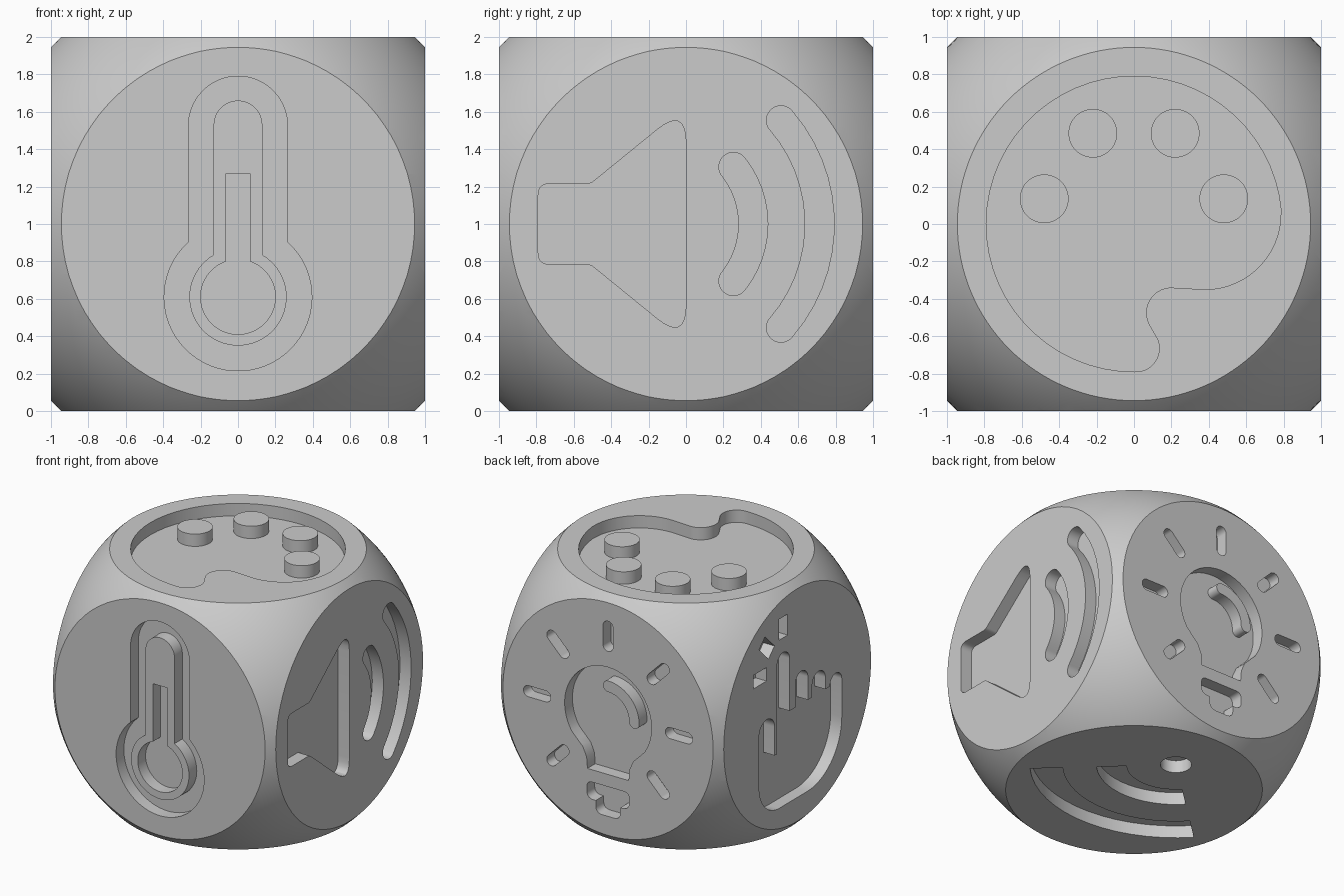
import bpy, bmesh
from math import radians, degrees, cos, sin, sqrt, asin
from mathutils import Vector

old = bpy.data.objects.get("Cube")
if old:
    bpy.data.objects.remove(old, do_unlink=True)

SHADE = (0.6, 0.6, 0.6, 1)
grey = bpy.data.materials.new("plain_grey")
grey.use_nodes = True
grey.diffuse_color = SHADE
grey.node_tree.nodes["Principled BSDF"].inputs["Base Color"].default_value = SHADE

CENTRE = Vector((0, 0, 1))
DEPTH = 0.1
X, Y, Z = Vector((1, 0, 0)), Vector((0, 1, 0)), Vector((0, 0, 1))
# Each side of the block: sideways and upward directions of its drawing
FRONT, RIGHT, BACK, LEFT = (X, Z), (Y, Z), (-X, Z), (-Y, Z)
TOP, BOTTOM = (X, Y), (X, -Y)


# Outline helpers
def arc(cx, cy, r, a0, a1):
    n = max(6, int(abs(a1 - a0) / 6))
    angles = [radians(a0 + (a1 - a0) * i / n) for i in range(n + 1)]
    return [(cx + r * cos(a), cy + r * sin(a)) for a in angles]


def circle(cx, cy, r):
    return arc(cx, cy, r, 0, 360)


def band(cx, cy, r, half, a0, a1, rounded=True):
    """Curved stroke along a circle, with round or straight ends."""
    pts = arc(cx, cy, r + half, a0, a1)
    if rounded:
        e = radians(a1)
        pts += arc(cx + r * cos(e), cy + r * sin(e), half, a1, a1 + 180)
    pts += arc(cx, cy, r - half, a1, a0)
    if rounded:
        s = radians(a0)
        pts += arc(cx + r * cos(s), cy + r * sin(s), half, a0 + 180, a0 + 360)
    return pts


def radial(cx, cy, r, angle, length, half, rounded=True):
    """Straight stroke pointing away from a centre."""
    d = Vector((cos(radians(angle)), sin(radians(angle))))
    side = Vector((-d.y, d.x)) * half
    c = Vector((cx, cy)) + d * r
    if not rounded:
        e = d * length / 2
        return [tuple(p) for p in (c - e - side, c + e - side, c + e + side, c - e + side)]
    e = d * (length / 2 - half)
    return (arc(*(c + e), half, angle - 90, angle + 90)
            + arc(*(c - e), half, angle + 90, angle + 270))


def round_corners(corners):
    """Corners given as (x, y, trim), each softened by a small curve."""
    out = []
    for i, (x, y, t) in enumerate(corners):
        p = Vector((x, y))
        a = Vector(corners[i - 1][:2]) - p
        b = Vector(corners[(i + 1) % len(corners)][:2]) - p
        a, b = p + a.normalized() * t, p + b.normalized() * t
        steps = 8 if t else 0
        for k in range(steps + 1):
            f = k / max(steps, 1)
            out.append(tuple(a * (1 - f) ** 2 + p * 2 * f * (1 - f) + b * f * f))
    return out


def mirrored(half):
    return half + [(-x, y) for x, y in reversed(half)]


def bulb_tube(half, r, top, flat=False):
    """Thermometer outline: ball at the bottom, tube above."""
    a = 90 - degrees(asin(half / r))
    head = [(half, top), (-half, top)] if flat else arc(0, top - half, half, 0, 180)
    return arc(0, -0.39, r, 180 - a, 360 + a) + head


# Solid helpers
def prism(bm, side, outline, low, high):
    u, v = side
    n = u.cross(v)
    pts = []
    for p in outline:
        if not pts or (Vector(p) - Vector(pts[-1])).length > 1e-3:
            pts.append(p)
    if (Vector(pts[0]) - Vector(pts[-1])).length < 1e-3:
        pts.pop()
    rings = [[bm.verts.new(CENTRE + u * x + v * y + n * h) for x, y in pts] for h in (low, high)]
    faces = [bm.faces.new(r) for r in rings]
    for i in range(len(pts)):
        j = (i + 1) % len(pts)
        faces.append(bm.faces.new((rings[0][i], rings[0][j], rings[1][j], rings[1][i])))
    bmesh.ops.recalc_face_normals(bm, faces=faces)


def make_object(name, bm):
    mesh = bpy.data.meshes.new(name)
    bm.to_mesh(mesh)
    bm.free()
    mesh.materials.append(grey)
    ob = bpy.data.objects.new(name, mesh)
    bpy.context.collection.objects.link(ob)
    return ob


def combine(body, name, operation, side, outlines, low, high):
    bm = bmesh.new()
    for outline in outlines:
        prism(bm, side, outline, low, high)
    tool = make_object(name, bm)
    tool.hide_render = True
    mod = body.modifiers.new(name, 'BOOLEAN')
    mod.operation, mod.solver, mod.object = operation, 'EXACT', tool
    bpy.context.view_layer.objects.active = body
    bpy.ops.object.modifier_apply(modifier=mod.name)
    bpy.data.objects.remove(tool, do_unlink=True)


def carve(name, side, outlines):
    combine(block, name, 'DIFFERENCE', side, outlines, 1 - DEPTH, 1.1)


def raise_up(name, side, outlines):
    combine(block, name, 'UNION', side, outlines, 0.85, 1)


# Block: a ball sliced flat on six sides
bm = bmesh.new()
bmesh.ops.create_uvsphere(bm, u_segments=128, v_segments=64, radius=sqrt(1 + 0.945 ** 2))
bmesh.ops.translate(bm, verts=bm.verts, vec=CENTRE)
for n in (X, -X, Y, -Y, Z, -Z):
    cut = bmesh.ops.bisect_plane(bm, geom=bm.verts[:] + bm.edges[:] + bm.faces[:],
                                 plane_co=CENTRE + n, plane_no=n, clear_outer=True)
    rim = [e for e in cut["geom_cut"] if isinstance(e, bmesh.types.BMEdge)]
    bmesh.ops.edgeloop_fill(bm, edges=rim)
bmesh.ops.recalc_face_normals(bm, faces=bm.faces)
block = make_object("rounded_block", bm)

# Thermometer
carve("thermometer_recess", FRONT, [bulb_tube(0.265, 0.395, 0.79)])
raise_up("thermometer_tube", FRONT, [bulb_tube(0.13, 0.26, 0.66)])
carve("thermometer_level", FRONT, [bulb_tube(0.065, 0.2, 0.27, flat=True)])

# Loudspeaker and sound waves
speaker = round_corners([
    (-0.79, -0.215, 0.06), (-0.51, -0.215, 0.02), (0, -0.63, 0.2),
    (0, 0.63, 0.2), (-0.51, 0.215, 0.02), (-0.79, 0.215, 0.06)])
carve("loudspeaker", RIGHT, [speaker, band(-0.13, 0, 0.49, 0.0775, -38.5, 38.5),
                             band(-0.13, 0, 0.845, 0.0775, -41, 41)])

# Paint palette with four dabs
carve("palette", TOP, [arc(0, 0, 0.79, 5, 270)
                       + arc(0.01, -0.665, 0.125, -85, 22)
                       + arc(0.2, -0.475, 0.135, 208, 90)
                       + arc(0.38, 0.055, 0.405, -90, 0)])
raise_up("paint_dabs", TOP, [circle(s * x, y, 0.13) for s in (-1, 1)
                             for x, y in ((0.48, 0.135), (0.22, 0.485))])

# Light bulb with rays, glint and screw base
glass = mirrored([(0.185, -0.45), (0.192, -0.36), (0.225, -0.285), (0.275, -0.235)]
                 + arc(0, 0.03, 0.39, -33, 89))
base = round_corners(mirrored([(-0.19, -0.55), (-0.19, -0.69), (-0.11, -0.69), (-0.11, -0.79)])
                     and [(x, y, t) for x, y, t in (
                         (-0.19, -0.55, 0.05), (-0.19, -0.69, 0.06), (-0.11, -0.69, 0),
                         (-0.11, -0.79, 0.06), (0.11, -0.79, 0.06), (0.11, -0.69, 0),
                         (0.19, -0.69, 0.06), (0.19, -0.55, 0.05))])
rays = [radial(0, 0.035, 0.637, a, 0.245, 0.045) for a in range(-45, 226, 45)]
carve("light_bulb", BACK, [glass, base] + rays)
raise_up("bulb_glint", BACK, [band(0, 0.03, 0.235, 0.045, 0, 90)])

# Pointing hand: fingers as (centre, cap height, radius, root height)
hand = []
for x, y, r, root in ((-0.39, -0.07, 0.1, -0.3), (-0.18, 0.415, 0.08, -0.01),
                      (0.055, 0.175, 0.08, -0.01), (0.275, 0.085, 0.085, -0.01)):
    if hand:
        hand.append((x - r, hand[-1][1]))
    hand += arc(x, y, r, 180, 0) + [(x + r, root)]
hand += [(0.42, -0.01)] + arc(0.495, -0.005, 0.075, 180, 0)
hand += arc(0.13, -0.31, 0.44, 0, -90) + arc(-0.23, -0.49, 0.26, -90, -180)
sparks = [radial(-0.18, 0.4, 0.3, a, 0.17, 0.055, rounded=False) for a in (90, 135, 180)]
carve("pointing_hand", LEFT, [hand] + sparks)

# Wireless signal
carve("signal", BOTTOM, [circle(0, -0.48, 0.115),
                         band(0, -0.48, 0.475, 0.11, 43, 137, rounded=False),
                         band(0, -0.48, 0.955, 0.12, 43, 137, rounded=False)])

bpy.ops.object.select_all(action='DESELECT')
block.select_set(True)
bpy.context.view_layer.objects.active = block
bpy.ops.object.shade_smooth_by_angle(angle=radians(28))
